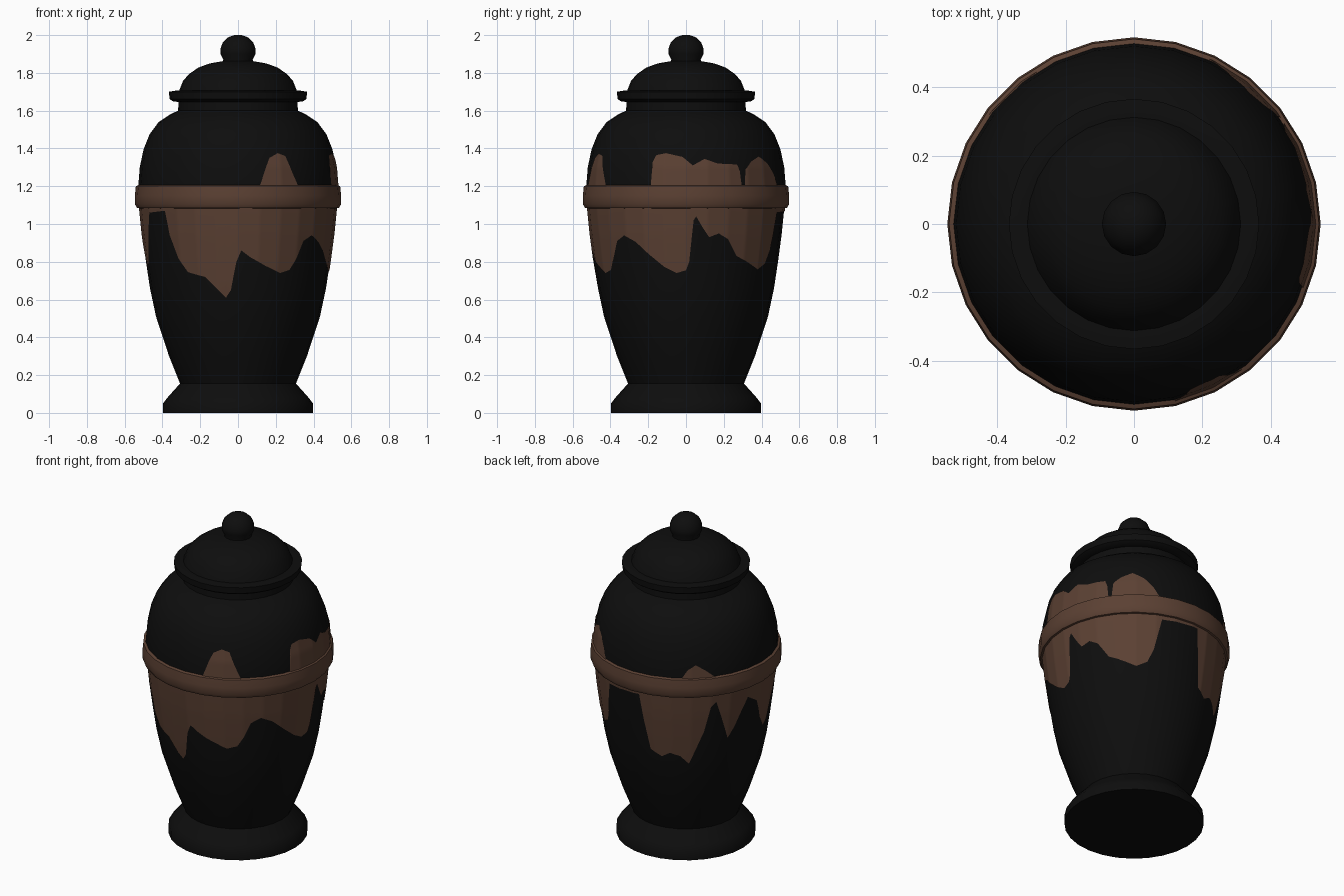
import bpy, bmesh, math

if "Cube" in bpy.data.objects:
    bpy.data.objects.remove(bpy.data.objects["Cube"])

SIDES = 28


def material(name, rgb):
    m = bpy.data.materials.new(name)
    m.diffuse_color = (*rgb, 1)
    m.use_nodes = True
    m.node_tree.nodes["Principled BSDF"].inputs["Base Color"].default_value = m.diffuse_color
    return m


BLACK = material("black_glaze", (0.0042, 0.0042, 0.0042))
BROWN = material("brown_glaze", (0.105, 0.052, 0.033))


def point(r, phi, z):
    """Azimuth phi in degrees: 0 = front, 90 = right."""
    a = math.radians(phi)
    return (r * math.sin(a), -r * math.cos(a), z)


def finish(name, bm, mat, angle=40):
    me = bpy.data.meshes.new(name)
    bm.to_mesh(me)
    bm.free()
    me.materials.append(mat)
    ob = bpy.data.objects.new(name, me)
    bpy.context.collection.objects.link(ob)
    bpy.ops.object.select_all(action='DESELECT')
    ob.select_set(True)
    bpy.context.view_layer.objects.active = ob
    bpy.ops.object.shade_smooth_by_angle(angle=math.radians(angle))
    return ob


def lathe(name, profile, mat, sides=SIDES):
    """Turned part; the profile runs from bottom to top, ends are capped."""
    bm = bmesh.new()
    rings = [[bm.verts.new(point(r, 360 * i / sides, z)) for i in range(sides)]
             for r, z in profile]
    for a, b in zip(rings, rings[1:]):
        for i in range(sides):
            j = (i + 1) % sides
            bm.faces.new((a[i], a[j], b[j], b[i]))
    bm.faces.new(rings[0][::-1])
    bm.faces.new(rings[-1])
    return finish(name, bm, mat)


def interp(pairs, t):
    for (t0, v0), (t1, v1) in zip(pairs, pairs[1:]):
        if t <= t1:
            return v0 + (v1 - v0) * max(0, t - t0) / max(1e-9, t1 - t0)
    return pairs[-1][1]


# Vase body with foot, shoulder and neck
BODY = [(0.397, 0), (0.397, 0.05), (0.37, 0.085), (0.307, 0.155), (0.365, 0.30),
        (0.434, 0.51), (0.466, 0.66), (0.487, 0.80), (0.507, 0.95), (0.52, 1.08),
        (0.528, 1.20), (0.52, 1.30), (0.50, 1.395), (0.468, 1.475), (0.42, 1.54),
        (0.36, 1.58), (0.317, 1.60), (0.315, 1.65)]
lathe("vase_body", BODY, BLACK)

# Lid with flared rim
lathe("lid", [(0.31, 1.645), (0.345, 1.65), (0.362, 1.662), (0.366, 1.70),
              (0.33, 1.706), (0.312, 1.705), (0.29, 1.76), (0.255, 1.797),
              (0.21, 1.828), (0.15, 1.85), (0.08, 1.862)], BLACK)

# Lid knob
lathe("lid_knob", [(0.08, 1.85), (0.078, 1.87), (0.093, 1.90), (0.094, 1.925),
                   (0.08, 1.963), (0.05, 1.99), (0.02, 2.0)], BLACK, 16)

# Raised band around the belly
lathe("belly_band", [(0.51, 1.08), (0.535, 1.086), (0.546, 1.105), (0.546, 1.15),
                     (0.541, 1.20), (0.52, 1.21)], BROWN)

# Drip outlines: (azimuth, height)
LOWER = [(-8, .61), (-4.6, .65), (-1, .80), (2, .86), (7.4, .825), (17, .78),
         (27.5, .74), (34.5, .757), (39, .82), (43.5, .91), (50, .94), (58, .905),
         (68, .83), (76, .775), (84, .74), (90, .755), (92, .80), (94.5, 1.02),
         (96, 1.04), (100, .98), (104, .93), (110, .95), (116, .92), (123, .83),
         (134, .79), (141.5, .76), (149, .79), (153, .865), (158, 1.06), (184, 1.07),
         (186.5, .90), (190, .72), (198, .68), (204, .71), (211, .69), (217, .64),
         (221.5, .73), (227, .85), (231, 1.01), (234.5, 1.04), (239, .92), (244, .785),
         (249, .85), (254, .95), (258, 1.02), (267, .97), (273, .84), (280, .76),
         (285, .80), (290, .93), (296, 1.06), (312, 1.07), (314.5, .94), (320, .82),
         (326.5, .745), (338.5, .72), (347, .65), (352, .61)]
UPPER = [(-8, 1.2), (12.5, 1.2), (16.5, 1.30), (19, 1.35), (24.5, 1.375), (29.5, 1.36),
         (33, 1.28), (37, 1.2), (69.3, 1.2), (70, 1.33), (72, 1.365), (78, 1.375),
         (88, 1.355), (94, 1.31), (101, 1.345), (109, 1.32), (121.5, 1.315),
         (123, 1.28), (124, 1.2), (126, 1.2), (127, 1.29), (132, 1.33), (139, 1.357),
         (146.5, 1.32), (152, 1.265), (156, 1.2), (212, 1.2), (216, 1.255),
         (221, 1.285), (227, 1.25), (234, 1.2), (352, 1.2)]
RADIUS = [(z, r) for r, z in BODY]


def skin(z, phi):
    """Body radius on its flat-sided wall, lifted a hair."""
    step = 360 / SIDES
    off = math.radians(phi % step - step / 2)
    half = math.radians(step / 2)
    return interp(RADIUS, z) * math.cos(half) / math.cos(off) + 0.004


def drips(name, outline, base, rows=10):
    """Thin painted skin between the band and a wavy outline."""
    angles = sorted({float(a) for a in range(-8, 353)} | {float(a) for a, _ in outline})
    bm = bmesh.new()
    cols = []
    for a in angles:
        edge = interp(outline, a)
        lo, hi = min(edge, base), max(edge, base)
        zs = [lo + (hi - lo) * k / rows for k in range(rows + 1)]
        cols.append((hi - lo, [bm.verts.new(point(skin(z, a), a, z)) for z in zs]))
    for (h0, c), (h1, d) in zip(cols, cols[1:]):
        if h0 + h1 > 1e-4:
            for k in range(rows):
                bm.faces.new((c[k], d[k], d[k + 1], c[k + 1]))
    bmesh.ops.remove_doubles(bm, verts=bm.verts[:], dist=1e-5)
    loose = [v for v in bm.verts if not v.link_faces]
    bmesh.ops.delete(bm, geom=loose, context='VERTS')
    finish(name, bm, BROWN)


# Brown glaze running down and splashed above the band
drips("lower_glaze_drips", LOWER, 1.10)
drips("upper_glaze_splashes", UPPER, 1.20)
